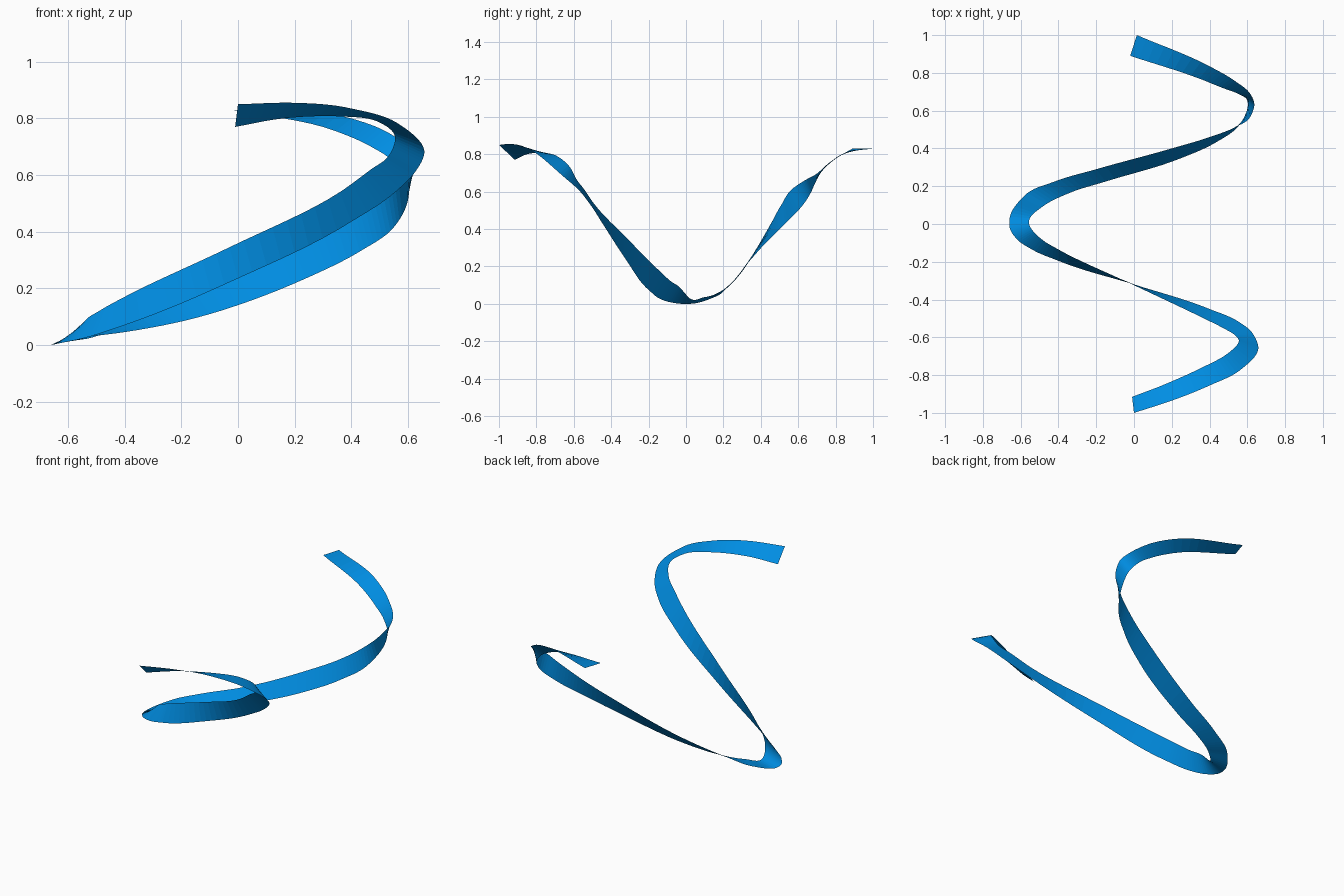
import bpy
import bmesh
from mathutils import Vector

STEPS_PER_SPAN = 8

default_cube = bpy.data.objects.get("Cube")
if default_cube:
    bpy.data.objects.remove(default_cube, do_unlink=True)


def make_material(name, colour):
    material = bpy.data.materials.new(name)
    material.use_nodes = True
    material.diffuse_color = colour
    shader = next(node for node in material.node_tree.nodes if node.type == "BSDF_PRINCIPLED")
    shader.inputs["Base Color"].default_value = colour
    return material


def point_tangents(points, knots):
    """Tangents that respect the uneven spacing of the guide points."""
    slopes = [(after - before) / (knots[index + 1] - knots[index])
              for index, (before, after) in enumerate(zip(points, points[1:]))]
    tangents = [slopes[0]]
    for index in range(1, len(points) - 1):
        span_before = knots[index] - knots[index - 1]
        span_after = knots[index + 1] - knots[index]
        blended = slopes[index - 1] * span_after + slopes[index] * span_before
        tangents.append(blended / (span_before + span_after))
    tangents.append(slopes[-1])
    return tangents


def smooth_rail(points, knots):
    """Hermite curve through the guide points of one ribbon edge."""
    tangents = point_tangents(points, knots)
    rail = []
    for index in range(len(points) - 1):
        span = knots[index + 1] - knots[index]
        for step in range(STEPS_PER_SPAN):
            t = step / STEPS_PER_SPAN
            ease = t * t * (3 - 2 * t)
            rail.append(points[index].lerp(points[index + 1], ease)
                        + tangents[index] * span * t * (1 - t) ** 2
                        - tangents[index + 1] * span * t * t * (1 - t))
    rail.append(points[-1])
    return rail


def loft_ribbon(name, first_rail, second_rail, material):
    """Flat sheet of quads stretched between two edge curves."""
    mesh = bpy.data.meshes.new(name)
    builder = bmesh.new()
    rows = [(builder.verts.new(first), builder.verts.new(second))
            for first, second in zip(first_rail, second_rail)]
    for (first, second), (next_first, next_second) in zip(rows, rows[1:]):
        builder.faces.new((first, next_first, next_second, second))
    builder.to_mesh(mesh)
    builder.free()
    mesh.materials.append(material)
    ribbon = bpy.data.objects.new(name, mesh)
    bpy.context.collection.objects.link(ribbon)
    return ribbon


# Guide points of the edge on the outside of the bends
outer_guides = [Vector(point) for point in (
    (0, -1, .85), (.2, -.935, .855), (.4, -.855, .835), (.56, -.775, .785),
    (.658, -.66, .685), (.625, -.575, .61), (.55, -.515, .535), (.4, -.45, .435),
    (0, -.32, .235), (-.4, -.195, .07), (-.54, -.135, .025), (-.625, -.075, .007),
    (-.658, -.02, 0), (-.66, .02, 0), (-.58, .15, .035), (-.42, .225, .09),
    (-.2, .29, .16), (.2, .4, .335), (.4, .46, .44), (.53, .51, .53),
    (.62, .575, .62), (.637, .635, .66), (.615, .69, .69), (.53, .76, .75),
    (.4, .835, .8), (.015, 1, .83))]

# Guide points of the edge on the inside of the bends
inner_guides = [Vector(point) for point in (
    (-.01, -.915, .77), (.16, -.85, .8), (.36, -.76, .807), (.49, -.69, .79),
    (.555, -.62, .73), (.53, -.585, .665), (.47, -.55, .62), (.36, -.495, .54),
    (-.03, -.31, .345), (-.4, -.135, .17), (-.49, -.08, .12), (-.54, -.03, .085),
    (-.555, 0, .05), (-.555, .02, .03), (-.48, .095, .035), (-.34, .165, .055),
    (-.15, .225, .095), (.24, .345, .235), (.43, .43, .33), (.55, .515, .415),
    (.603, .63, .535), (.593, .665, .59), (.55, .69, .645), (.47, .72, .7),
    (.345, .77, .755), (-.02, .89, .83))]

# Shared spacing measured along the middle of the ribbon
middle = [(outer + inner) / 2 for outer, inner in zip(outer_guides, inner_guides)]
knots = [0.0]
for before, after in zip(middle, middle[1:]):
    knots.append(knots[-1] + (after - before).length)

# Twisting ribbon
blue = make_material("bright blue", (0, .27, .77, 1))
loft_ribbon("twisted_ribbon", smooth_rail(outer_guides, knots),
            smooth_rail(inner_guides, knots), blue)
